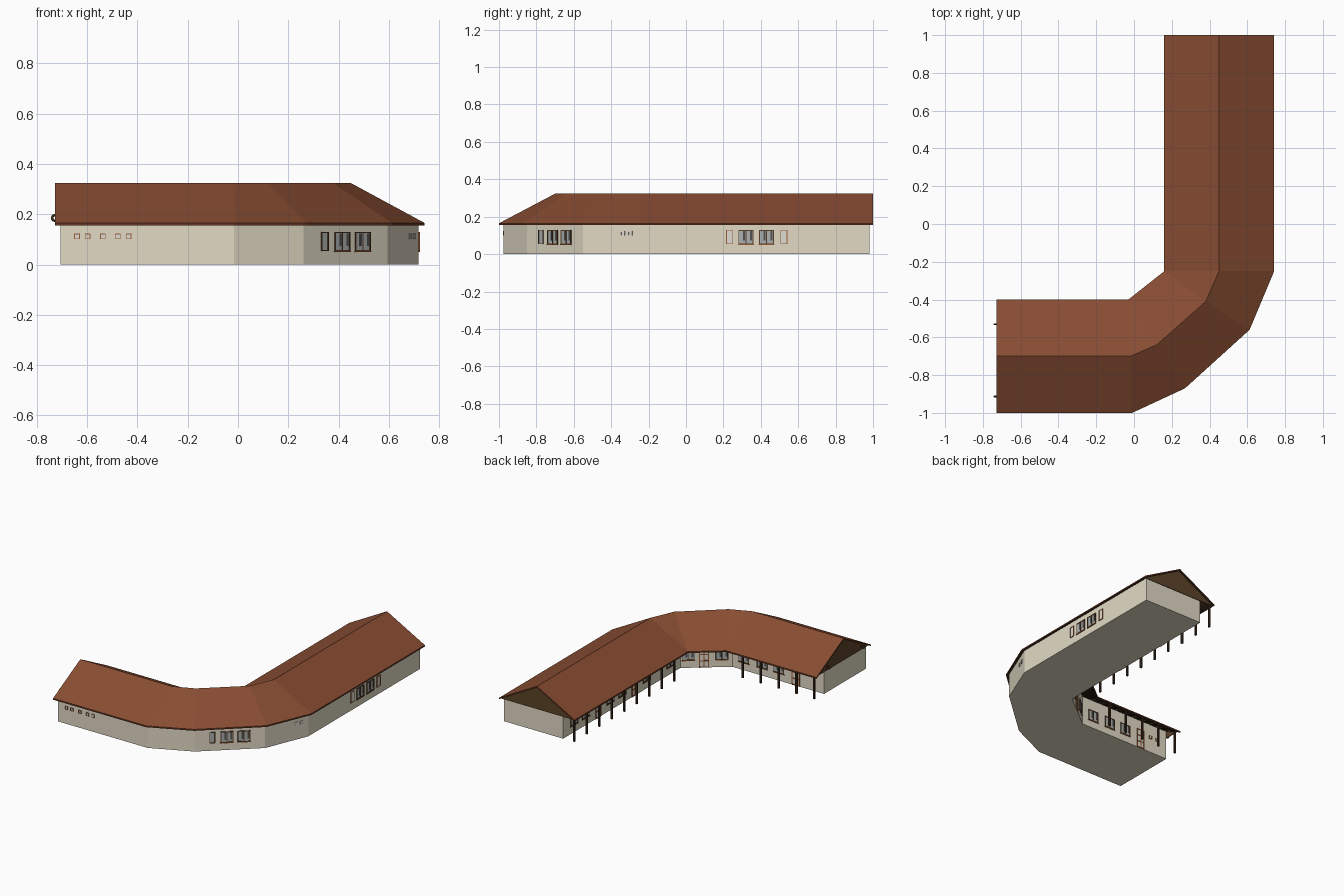
import bpy, bmesh
from mathutils import Vector, Matrix

cube = bpy.data.objects.get("Cube")
if cube:
    bpy.data.objects.remove(cube, do_unlink=True)


def material(name, r, g, b):
    m = bpy.data.materials.new(name)
    m.use_nodes = True
    m.diffuse_color = (r, g, b, 1)
    bsdf = next(n for n in m.node_tree.nodes if n.type == 'BSDF_PRINCIPLED')
    bsdf.inputs["Base Color"].default_value = (r, g, b, 1)
    return m


TILE = material("roof_tile_red", 0.245, 0.073, 0.032)
TRIM = material("eave_trim", 0.14, 0.04, 0.016)
WOOD = material("dark_wood", 0.04, 0.021, 0.01)
GABLE = material("gable_boards", 0.105, 0.056, 0.021)
WALL = material("cream_plaster", 0.76, 0.7, 0.56)
FRAME = material("orange_brown_frame", 0.32, 0.1, 0.03)
BROWN = material("brown_frame", 0.1, 0.045, 0.018)
GLASS = material("grey_glass", 0.42, 0.44, 0.44)
SHADE = material("dark_glass", 0.08, 0.08, 0.08)
PALE = material("pale_glass", 0.74, 0.72, 0.66)
UP = Vector((0, 0, 1))

# Plan lines along the bent building, one point per station
ROOF_OUT = [(-.727, -1), (-.01, -1), (.27, -.87), (.612, -.56), (.742, -.25), (.742, 1)]
RIDGE = [(-.727, -.7), (-.02, -.7), (.12, -.64), (.38, -.41), (.45, -.25), (.45, 1)]
EAVE_A, EAVE_B = (-.03, -.4), (.16, -.25)
ROOF_IN = [(-.727, -.4), EAVE_A, EAVE_A, EAVE_B, EAVE_B, (.16, 1)]
WALL_OUT = [(-.705, -.975), (-.015, -.975), (.26, -.85), (.595, -.55), (.718, -.25), (.718, .98)]
BEND_A, BEND_B = (.003, -.515), (.262, -.311)
WALL_IN = [(-.705, -.515), BEND_A, BEND_A, BEND_B, BEND_B, (.262, .98)]
ATTIC = [(-.705, -.7)] + RIDGE[1:5] + [(.45, .98)]
EAVE_Z, RIDGE_Z, THICK = .165, .323, .01


def finish(name, bm, mats):
    bmesh.ops.recalc_face_normals(bm, faces=bm.faces)
    mesh = bpy.data.meshes.new(name)
    bm.to_mesh(mesh)
    bm.free()
    for m in mats:
        mesh.materials.append(m)
    ob = bpy.data.objects.new(name, mesh)
    bpy.context.collection.objects.link(ob)


def loft(name, lines, mats, rule=None):
    """Skin a closed cross-section whose corners follow (plan line, height)."""
    bm = bmesh.new()
    rings = [[bm.verts.new((*line[i], z)) for line, z in lines] for i in range(len(RIDGE))]
    n = len(lines)
    for a, b in zip(rings, rings[1:]):
        for k in range(n):
            bm.faces.new((a[k], a[(k + 1) % n], b[(k + 1) % n], b[k]))
    bm.faces.new(rings[0])
    bm.faces.new(rings[-1])
    bmesh.ops.remove_doubles(bm, verts=bm.verts, dist=1e-4)
    bmesh.ops.recalc_face_normals(bm, faces=bm.faces)
    if rule:
        for f in bm.faces:
            f.material_index = rule(f.normal)
    finish(name, bm, mats)


def add_box(bm, centre, axes, size, mat=0):
    rot = Matrix(axes).transposed().to_4x4()
    mtx = Matrix.Translation(centre) @ rot @ Matrix.Diagonal((*size, 1))
    verts = bmesh.ops.create_cube(bm, size=1, matrix=mtx)["verts"]
    for f in {f for v in verts for f in v.link_faces}:
        f.material_index = mat


def beam(bm, p, q, w, h):
    p, q = Vector(p), Vector(q)
    d = (q - p).normalized()
    side = d.cross(UP if abs(d.z) < .9 else Vector((1, 0, 0))).normalized()
    add_box(bm, (p + q) / 2, (d, side, d.cross(side)), ((q - p).length, w, h))


# Walls and roof
loft("plaster_walls", [(WALL_OUT, 0), (WALL_OUT, .165), (ATTIC, .30), (WALL_IN, .205), (WALL_IN, 0)], [WALL])
loft("tiled_roof",
     [(ROOF_OUT, EAVE_Z), (RIDGE, RIDGE_Z), (ROOF_IN, EAVE_Z),
      (ROOF_IN, EAVE_Z - THICK), (RIDGE, RIDGE_Z - THICK), (ROOF_OUT, EAVE_Z - THICK)],
     [TILE, TRIM, WOOD], lambda n: 0 if n.z > .3 else 2 if n.z < -.3 else 1)

# Boarded gables closing both ends under the roof
for name, i, push in (("west_gable", 0, Vector((.016, 0, 0))), ("north_gable", -1, Vector((0, -.012, 0)))):
    bm = bmesh.new()
    corners = [(ROOF_OUT, EAVE_Z - .008), (RIDGE, RIDGE_Z - .008), (ROOF_IN, EAVE_Z - .008)]
    face = bm.faces.new([bm.verts.new(Vector((*line[i], z)) + push) for line, z in corners])
    ext = bmesh.ops.extrude_face_region(bm, geom=[face])["geom"]
    bmesh.ops.translate(bm, vec=push * .3,
                        verts=[v for v in ext if isinstance(v, bmesh.types.BMVert)])
    finish(name, bm, [GABLE])

# Veranda posts, plate beams and rafters
bm = bmesh.new()
for k in range(9):
    y = .973 - .1375 * k
    beam(bm, (.18, y, 0), (.18, y, .165), .012, .012)
for k in range(5):
    x = -.697 + .138 * k
    beam(bm, (x, -.42, 0), (x, -.42, .165), .012, .012)
finish("veranda_posts", bm, [WOOD])

bm = bmesh.new()
for p, q in (((-.7, -.418), (-.025, -.418)), ((-.025, -.418), (.178, -.26)), ((.178, -.26), (.178, .978))):
    beam(bm, (*p, .16), (*q, .16), .01, .01)
for k in range(18):
    y = .973 - .06875 * k
    beam(bm, (.168, y, .156), (.275, y, .213), .008, .01)
for k in range(10):
    x = -.697 + .069 * k
    beam(bm, (x, -.408, .156), (x, -.525, .216), .008, .01)
finish("veranda_rafters", bm, [WOOD])


def opening(name, p, q, at, width, z0, z1, mats, panes=1, rails=0, bar=.005):
    """Framed opening on the wall p to q; mats are frame, pane and, if any, dark reflection."""
    p, q = Vector((*p, 0)), Vector((*q, 0))
    u = (q - p).normalized()
    n = Vector((u.y, -u.x, 0))
    axes = (u, n, UP)
    base = p + u * at
    mid, h = (z0 + z1) / 2, z1 - z0
    step = width / panes
    bm = bmesh.new()
    add_box(bm, base + UP * mid, axes, (width, .004, h), 1)
    for k in range(panes + 1):
        x = -width / 2 + k * step
        add_box(bm, base + u * x + UP * mid, axes, (bar, .009, h + bar))
        if k < panes and len(mats) > 2:
            add_box(bm, base + u * (x + step * .72) + UP * (mid + h * .1), axes, (step * .3, .006, h * .7), 2)
    for k in range(rails + 2):
        z = z0 + h * k / (rails + 1)
        add_box(bm, base + UP * z, axes, (width + bar, .009, bar))
    finish(name, bm, mats)


def small(name, p, q, at, frame=FRAME):
    opening(name, p, q, at, .019, .102, .121, (frame, PALE), bar=.003)


def wide(name, p, q, at):
    opening(name, p, q, at, .076, .055, .127, (BROWN, GLASS, SHADE), panes=2)
    # Orange sill below the casement
    p, q = Vector((*p, 0)), Vector((*q, 0))
    u = (q - p).normalized()
    bm = bmesh.new()
    add_box(bm, p + u * at + UP * .051, (u, Vector((u.y, -u.x, 0)), UP), (.086, .012, .004))
    finish(name + "_sill", bm, [FRAME])


def narrow(name, p, q, at, frame, pane):
    opening(name, p, q, at, .034, .055, .127, (frame, pane), bar=.004)


def door(name, p, q, at):
    opening(name, p, q, at, .055, .004, .135, (FRAME, PALE), panes=2, rails=2, bar=.007)


# Outer walls
for k, at in enumerate((.065, .107, .168, .227, .27)):
    small(f"front_small_window_{k}", *WALL_OUT[0:2], at)
narrow("corner_narrow_window", *WALL_OUT[2:4], .113, BROWN, GLASS)
for k, at in enumerate((.206, .315)):
    wide(f"corner_wide_window_{k}", *WALL_OUT[2:4], at)
for k, at in enumerate((.23, .273)):
    small(f"bend_small_window_{k}", *WALL_OUT[3:5], at, PALE)
for k, at in enumerate((.483, .773)):
    narrow(f"side_narrow_window_{k}", *WALL_OUT[4:6], at, FRAME, PALE)
for k, at in enumerate((.57, .68)):
    wide(f"side_wide_window_{k}", *WALL_OUT[4:6], at)

# Courtyard walls
LONG, BEND, SHORT = (WALL_IN[5], BEND_B), (BEND_B, BEND_A), (BEND_A, WALL_IN[0])
for k, at in enumerate((.12, .25, .52, .65, .92, 1.18)):
    wide(f"court_long_window_{k}", *LONG, at)
for k, at in enumerate((.385, .785)):
    door(f"court_long_door_{k}", *LONG, at)
door("court_bend_door", *BEND, .15)
for k, at in enumerate((.05, .265)):
    wide(f"court_bend_window_{k}", *BEND, at)
for k, at in enumerate((.09, .23, .36)):
    wide(f"court_short_window_{k}", *SHORT, at)
door("court_short_door", *SHORT, .49)
for k, at in enumerate((.575, .63)):
    small(f"court_short_small_window_{k}", *SHORT, at)

# Small hooks on the west gable
for k, y in enumerate((-.913, -.53)):
    bpy.ops.mesh.primitive_torus_add(major_segments=12, minor_segments=6, major_radius=.011, minor_radius=.005,
                                     location=(-.728, y, .185), rotation=(1.5708, 0, 0))
    hook = bpy.context.object
    hook.name = f"gable_hook_{k}"
    hook.data.materials.append(GABLE)
    bpy.ops.object.shade_smooth_by_angle()
